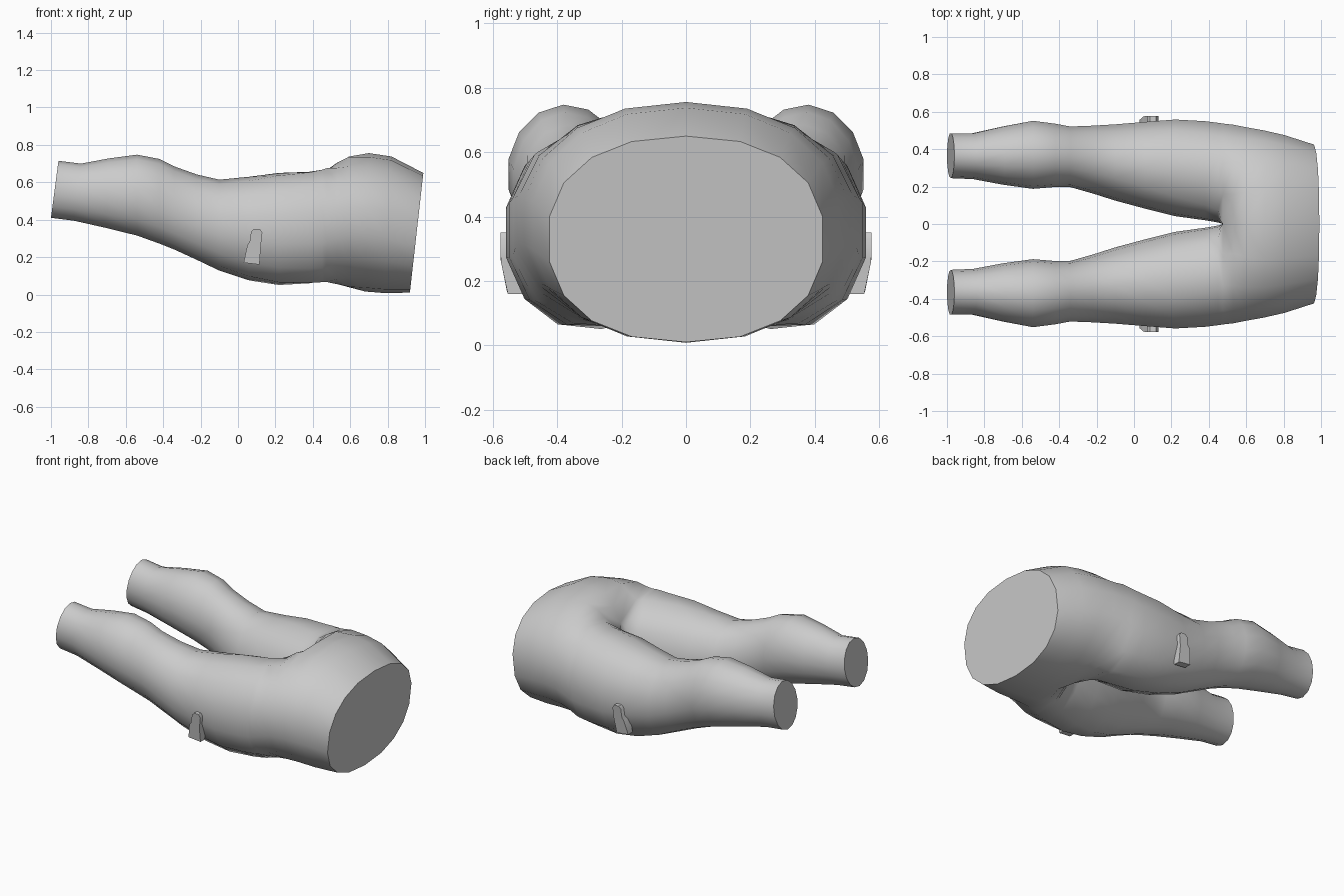
import bpy, bmesh, math

if "Cube" in bpy.data.objects:
    bpy.data.objects.remove(bpy.data.objects["Cube"])

OUTER, INNER = 10, 5

grey = bpy.data.materials.new("plain grey")
grey.diffuse_color = (0.6, 0.6, 0.6, 1)
grey.use_nodes = True
grey.node_tree.nodes["Principled BSDF"].inputs["Base Color"].default_value = grey.diffuse_color


def spow(v, p):
    return math.copysign(abs(v) ** p, v)


def finish(name, bm, angle):
    """Mirror a half across y = 0 and shade it."""
    bmesh.ops.recalc_face_normals(bm, faces=bm.faces)
    mesh = bpy.data.meshes.new(name)
    bm.to_mesh(mesh)
    bm.free()
    mesh.materials.append(grey)
    ob = bpy.data.objects.new(name, mesh)
    bpy.context.collection.objects.link(ob)
    m = ob.modifiers.new("mirror", 'MIRROR')
    m.use_axis = (False, True, False)
    m.merge_threshold = 0.0005
    bpy.ops.object.select_all(action='DESELECT')
    bpy.context.view_layer.objects.active = ob
    ob.select_set(True)
    bpy.ops.object.modifier_apply(modifier="mirror")
    bpy.ops.object.shade_smooth_by_angle(angle=math.radians(angle))


# Leg and hip sections: x, y inner, y outer, z low, z high, split angle, lean, squareness
LEG = [
    (-0.98, 0.245, 0.488, 0.41, 0.715, 112, 0.02, 1),
    (-0.86, 0.24, 0.488, 0.395, 0.70, 112, 0.02, 1),
    (-0.70, 0.21, 0.525, 0.357, 0.728, 112, 0.01, 1),
    (-0.54, 0.188, 0.556, 0.315, 0.748, 112, 0, 1),
    (-0.42, 0.198, 0.54, 0.272, 0.725, 112, 0, 1),
    (-0.34, 0.197, 0.525, 0.24, 0.685, 112, 0, 1),
    (-0.22, 0.163, 0.53, 0.185, 0.642, 112, 0, 1),
    (-0.10, 0.125, 0.538, 0.128, 0.614, 115, 0, 1),
    (0.06, 0.082, 0.552, 0.075, 0.63, 120, 0, 0.97),
    (0.22, 0.042, 0.566, 0.048, 0.653, 126, 0, 0.95),
    (0.38, 0.02, 0.558, 0.052, 0.664, 133, 0, 0.95),
    (0.45, 0.008, 0.55, 0.058, 0.675, 138, 0, 0.95),
]
HIP = [
    (0.475, -0.03, 0.547, 0.06, 0.682, 140, 0, 0.95),
    (0.53, -0.20, 0.54, 0.055, 0.705, 118, 0, 0.95),
    (0.59, -0.40, 0.527, 0.035, 0.742, 100, 0, 0.93),
    (0.69, -0.508, 0.508, 0.016, 0.756, 90, 0.01, 0.92),
    (0.80, -0.482, 0.482, 0.008, 0.738, 90, 0.02, 0.9),
    (0.955, -0.43, 0.43, 0.01, 0.65, 90, 0.036, 0.87),
]


def section(bm, row, hip, inner):
    x, y0, y1, z0, z1, split, lean, p = row
    yc, zc, hy, hz = (y0 + y1) / 2, (z0 + z1) / 2, (y1 - y0) / 2, (z1 - z0) / 2
    angles = [split - 2 * split * i / (OUTER - 1) for i in range(OUTER)]
    if inner:
        gap = 360 - 2 * split
        angles += [-split - gap * (i + 1) / (INNER + 1) for i in range(INNER)]
    ring = []
    for i, a in enumerate(angles):
        c, s = math.cos(math.radians(a)), math.sin(math.radians(a))
        y, sz = yc + hy * spow(c, p), spow(s, p)
        if hip:
            y = 0 if i == 0 or i >= OUTER - 1 else max(y, 0.012)
        ring.append(bm.verts.new((x + lean * sz, y, zc + hz * sz)))
    return ring


# Hips and legs: one lofted half, joined along the centre plane
bm = bmesh.new()
rings = [section(bm, r, False, True) for r in LEG]
rings += [section(bm, r, True, k == 0) for k, r in enumerate(HIP)]
for a, b in zip(rings, rings[1:]):
    closed = len(a) == len(b) == OUTER + INNER
    n = len(a) if closed else OUTER - 1
    for i in range(n):
        j = (i + 1) % len(a)
        bm.faces.new((a[i], a[j], b[j], b[i]))
bm.faces.new(rings[0])
bm.faces.new(rings[-1])
finish("hips_and_legs", bm, 50)

# Side tabs: narrow rounded top on a wider foot
TAB = [(0.03, 0.17), (0.115, 0.16), (0.122, 0.26), (0.13, 0.33), (0.117, 0.35),
       (0.085, 0.35), (0.07, 0.335), (0.062, 0.28), (0.05, 0.265)]
bm = bmesh.new()
outer = [bm.verts.new((x, 0.577 - 1.2 * max(0, 0.3 - z) ** 2, z)) for x, z in TAB]
back = [bm.verts.new((x, 0.51, z)) for x, z in TAB]
bm.faces.new(outer)
bm.faces.new(back)
for i in range(len(TAB)):
    j = (i + 1) % len(TAB)
    bm.faces.new((outer[i], outer[j], back[j], back[i]))
finish("side_tabs", bm, 40)
